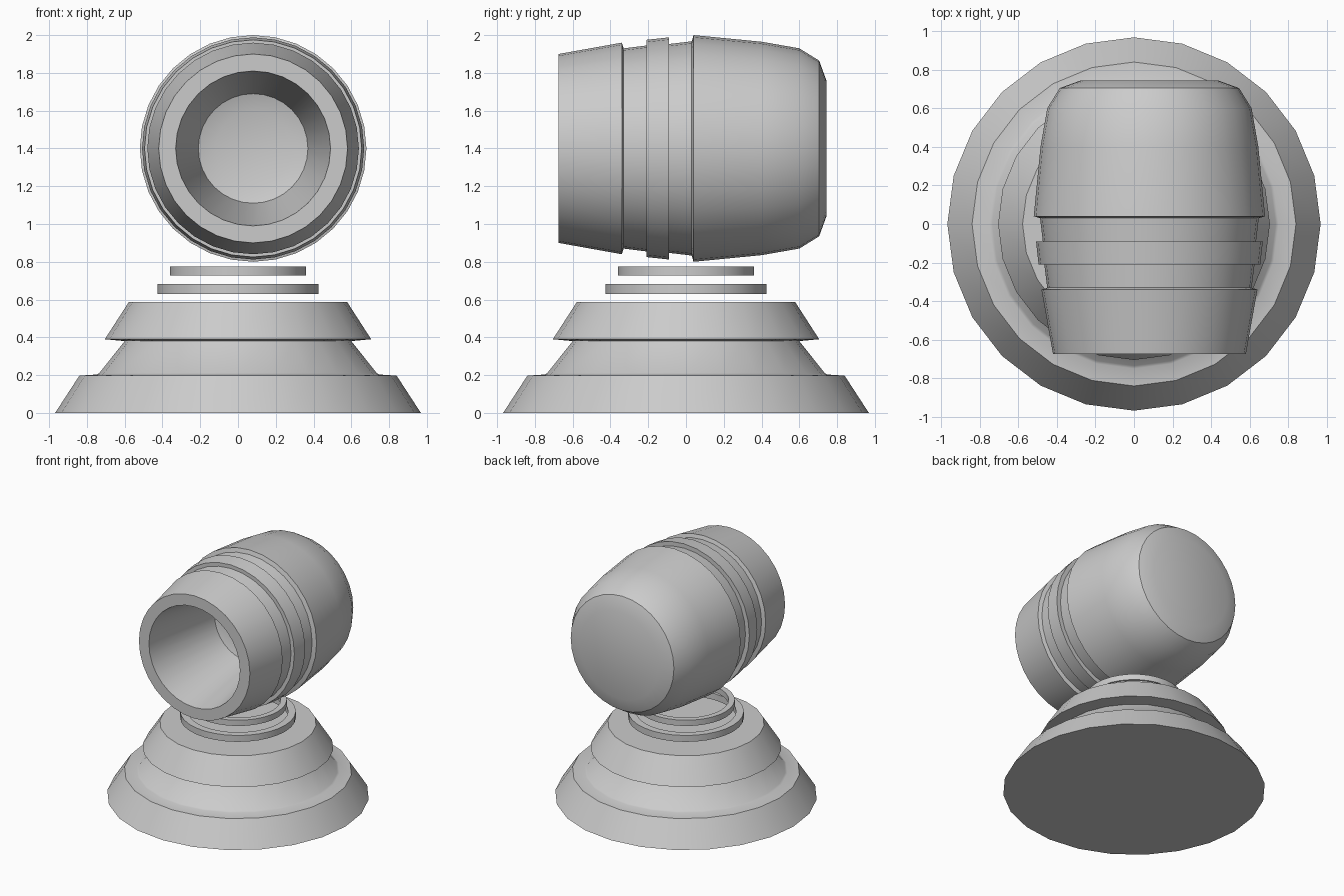
import bpy, bmesh
from math import cos, sin, pi, radians
from mathutils import Matrix

if "Cube" in bpy.data.objects:
    bpy.data.objects.remove(bpy.data.objects["Cube"])


def lathe(name, profile, sides, matrix=Matrix(), closed=False):
    """Revolve (radius, height) points about z; radius 0 makes a pole."""
    bm = bmesh.new()
    rings = []
    for r, h in profile:
        if r == 0:
            rings.append([bm.verts.new((0, 0, h))] * sides)
        else:
            rings.append([bm.verts.new((r * cos(2 * pi * i / sides),
                                        r * sin(2 * pi * i / sides), h))
                          for i in range(sides)])
    pairs = list(zip(rings, rings[1:]))
    if closed:
        pairs.append((rings[-1], rings[0]))
    for a, b in pairs:
        for i in range(sides):
            j = (i + 1) % sides
            quad = list(dict.fromkeys((a[i], a[j], b[j], b[i])))
            bm.faces.new(quad)
    bm.transform(matrix)
    bmesh.ops.recalc_face_normals(bm, faces=bm.faces[:])
    mesh = bpy.data.meshes.new(name)
    bm.to_mesh(mesh)
    bm.free()
    ob = bpy.data.objects.new(name, mesh)
    bpy.context.collection.objects.link(ob)
    bpy.ops.object.select_all(action='DESELECT')
    bpy.context.view_layer.objects.active = ob
    ob.select_set(True)
    bpy.ops.object.shade_smooth_by_angle(angle=radians(30))
    return ob


# Stepped pedestal
lathe("pedestal", [(0, 0), (0.968, 0), (0.84, 0.197), (0.75, 0.203),
                   (0.735, 0.21), (0.60, 0.38), (0.705, 0.39),
                   (0.578, 0.587), (0, 0.587)], 24)

# Floating rings between pedestal and barrel
for name, outer, inner, z0, z1 in (("lower_ring", 0.427, 0.37, 0.63, 0.682),
                                   ("upper_ring", 0.36, 0.315, 0.728, 0.775)):
    lathe(name, [(outer, z0), (outer, z1), (inner, z1), (inner, z0)], 32, closed=True)

# Hollow barrel pointing to the front: bore, rim, banded outside, domed back
barrel = [(0, 0.03), (0.2, 0.03), (0.29, 0.0), (0.41, -0.675),
          (0.50, -0.675), (0.56, -0.34), (0.53, -0.33), (0.545, -0.21),
          (0.575, -0.21), (0.588, -0.09), (0.553, -0.09), (0.567, 0.03),
          (0.60, 0.04), (0.565, 0.40), (0.53, 0.60), (0.465, 0.705),
          (0.355, 0.745), (0, 0.745)]
lathe("barrel", barrel, 32,
      Matrix.Translation((0.08, 0, 1.4)) @ Matrix.Rotation(radians(-90), 4, 'X'))
